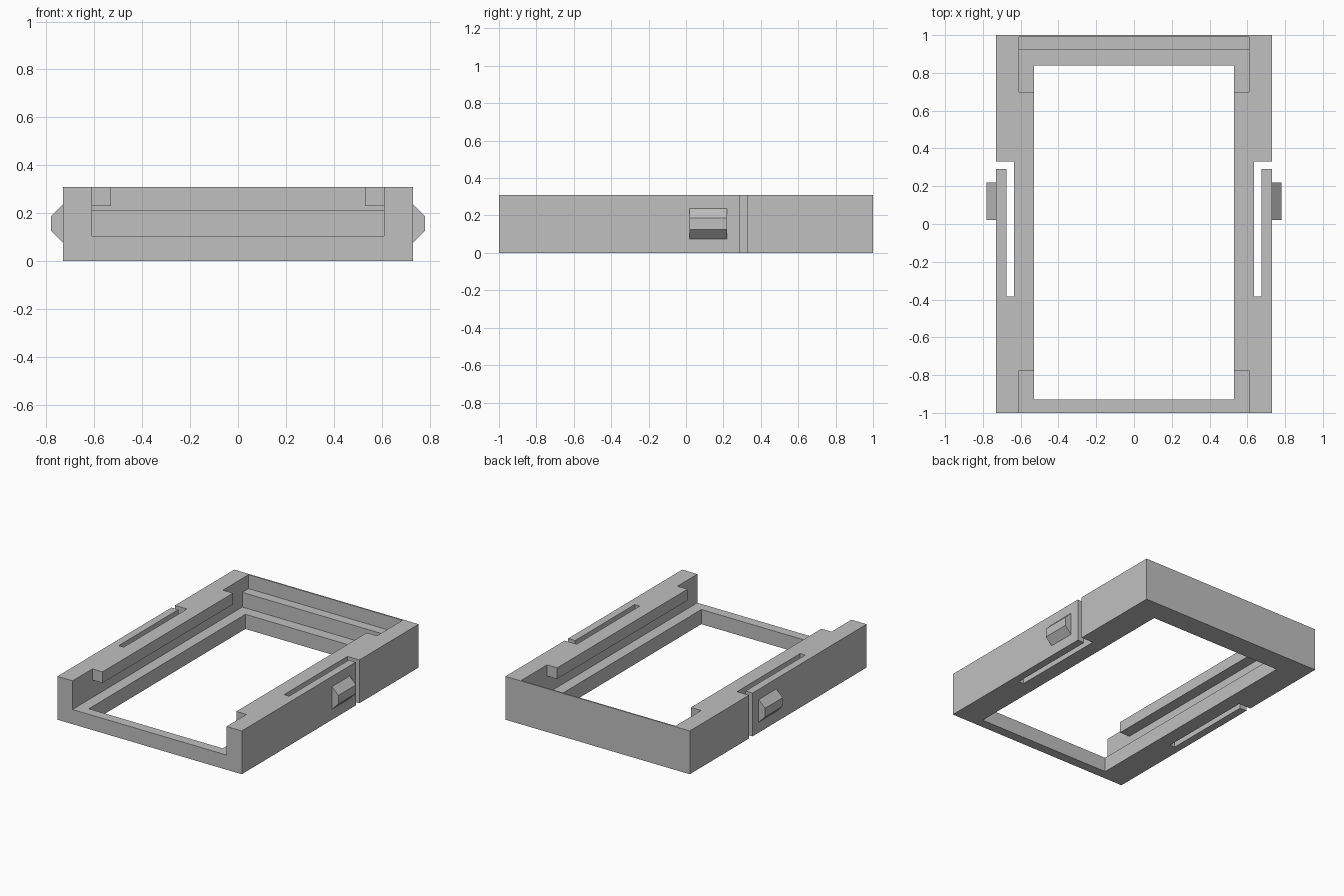
import bpy
import bmesh
from mathutils import Vector

if "Cube" in bpy.data.objects:
    bpy.data.objects.remove(bpy.data.objects["Cube"], do_unlink=True)

# Single plain grey plastic
grey = bpy.data.materials.new("grey plastic")
grey.use_nodes = True
colour = (0.53, 0.53, 0.53, 1)
grey.diffuse_color = colour
grey.node_tree.nodes["Principled BSDF"].inputs["Base Color"].default_value = colour


def prism(name, profile, axis, start, end):
    """Extrude a 2D profile along an axis; the profile uses the other two axes in order."""
    bm = bmesh.new()
    verts = []
    for point in profile:
        co = list(point)
        co.insert("xyz".index(axis), start)
        verts.append(bm.verts.new(co))
    face = bm.faces.new(verts)
    cap = bmesh.ops.extrude_face_region(bm, geom=[face])["geom"]
    offset = Vector([end - start if a == axis else 0 for a in "xyz"])
    bmesh.ops.translate(bm, vec=offset,
                        verts=[g for g in cap if isinstance(g, bmesh.types.BMVert)])
    bmesh.ops.recalc_face_normals(bm, faces=bm.faces)
    mesh = bpy.data.meshes.new(name)
    bm.to_mesh(mesh)
    bm.free()
    mesh.materials.append(grey)
    obj = bpy.data.objects.new(name, mesh)
    bpy.context.collection.objects.link(obj)
    return obj


def rect(u0, u1, v0, v1):
    return [(u0, v0), (u1, v0), (u1, v1), (u0, v1)]


def cut(target, cutter):
    """Subtract the cutter and remove it."""
    mod = target.modifiers.new("cut", 'BOOLEAN')
    mod.operation = 'DIFFERENCE'
    mod.solver = 'EXACT'
    mod.object = cutter
    bpy.context.view_layer.objects.active = target
    bpy.ops.object.modifier_apply(modifier=mod.name)
    bpy.data.objects.remove(cutter, do_unlink=True)


# Rectangular frame with a through opening
frame = prism("frame", rect(-0.73, 0.73, -1, 1), "z", 0, 0.31)
cut(frame, prism("opening_cutter", rect(-0.53, 0.53, -0.93, 0.84), "z", -0.2, 0.6))

# Sliding channel: open front, grooves under the side lips, stepped back ledge
channel = [(-1.2, 0.105), (0.92, 0.105), (0.92, 0.21), (0.99, 0.21), (0.99, 0.5),
           (0.70, 0.5), (0.70, 0.23), (-0.775, 0.23), (-0.775, 0.5), (-1.2, 0.5)]
cut(frame, prism("channel_cutter", channel, "x", -0.61, 0.61))

# Spring arms freed by hooked slots, each with a bevelled latch
slot = [(0.635, -0.385), (0.675, -0.385), (0.675, 0.29),
        (0.9, 0.29), (0.9, 0.33), (0.635, 0.33)]
latch = [(0.72, 0.075), (0.73, 0.075), (0.78, 0.125),
         (0.78, 0.187), (0.73, 0.237), (0.72, 0.237)]
for side, s in (("left", 1), ("right", -1)):
    cut(frame, prism("slot_cutter", [(s * x, y) for x, y in slot], "z", -0.2, 0.6))
    prism(side + "_latch", [(s * x, z) for x, z in latch], "y", 0.02, 0.22)
